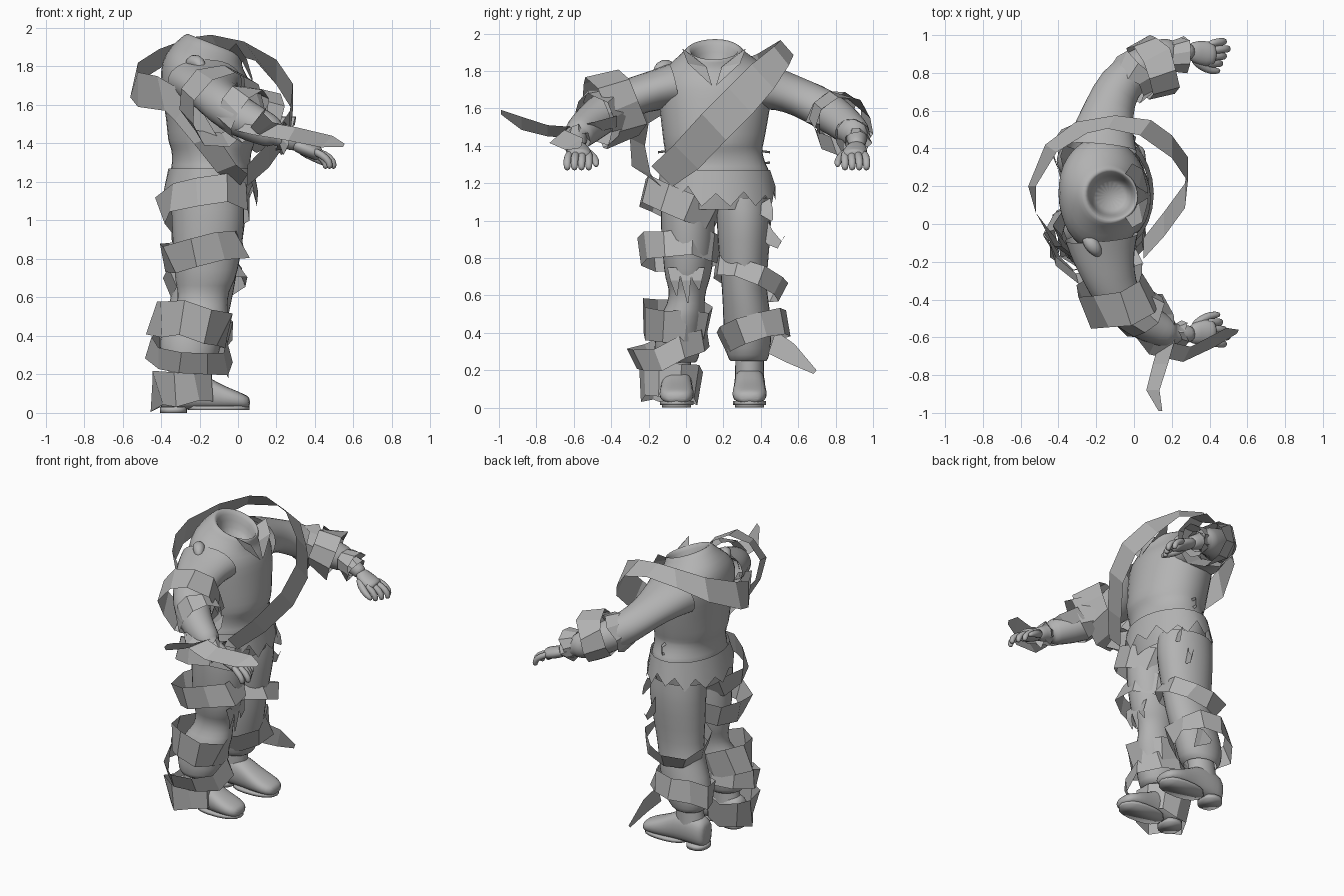
import bpy, bmesh, math, random
from mathutils import Vector, noise

random.seed(4)
V = Vector
MID = 0.33                      # left/right pairs of arms satisfy y1 + y2 = MID

cloth = bpy.data.materials.new("grey cloth")
cloth.diffuse_color = (0.45, 0.45, 0.45, 1)


def make(name, verts, faces, smooth=True, subdiv=0):
    me = bpy.data.meshes.new(name)
    me.from_pydata([tuple(v) for v in verts], [], faces)
    bm = bmesh.new()
    bm.from_mesh(me)
    bmesh.ops.recalc_face_normals(bm, faces=bm.faces)
    bm.to_mesh(me)
    bm.free()
    me.materials.append(cloth)
    ob = bpy.data.objects.new(name, me)
    bpy.context.collection.objects.link(ob)
    for p in me.polygons:
        p.use_smooth = smooth
    if subdiv:
        mod = ob.modifiers.new("smooth", 'SUBSURF')
        mod.levels = mod.render_levels = subdiv
    return ob


def loft(name, rings, n=14, caps=(True, True), fold=0.0, subdiv=1, power=1.0):
    """rings: (centre, u axis, v axis) with the axes scaled by the radii"""
    verts, faces = [], []
    for c, u, v in rings:
        for i in range(n):
            a = 2 * math.pi * i / n
            ca, sa = math.cos(a), math.sin(a)
            ca = math.copysign(abs(ca) ** power, ca)
            sa = math.copysign(abs(sa) ** power, sa)
            p = c + u * ca + v * sa
            k = 1 + fold * noise.noise(V((p.x * 5, p.y * 5, p.z * 9)))
            verts.append(c + (p - c) * k)
    for r in range(len(rings) - 1):
        for i in range(n):
            j = (i + 1) % n
            faces.append((r*n + i, r*n + j, (r+1)*n + j, (r+1)*n + i))
    if caps[0]:
        faces.append(tuple(range(n)))
    if caps[1]:
        faces.append(tuple(range((len(rings) - 1) * n, len(rings) * n)))
    return make(name, verts, faces, True, subdiv)


def column(name, rows, **kw):
    """rows: z, x, y, radius x, radius y, optional drop at the front"""
    return loft(name, [(V((r[1], r[2], r[0])), V((r[3], 0, -r[5] if len(r) > 5 else 0)),
                        V((0, r[4], 0))) for r in rows], **kw)


def tube(name, pts, n=10, **kw):
    """pts: x, y, z, side radius, optional upright radius, along a path"""
    ps = [V(p[:3]) for p in pts]
    rings = []
    for i, p in enumerate(ps):
        t = (ps[min(i + 1, len(ps) - 1)] - ps[max(i - 1, 0)]).normalized()
        u = t.cross(V((0, 0, 1))).normalized()
        rings.append((p, u * pts[i][3], u.cross(t) * pts[i][-1]))
    return loft(name, rings, n=n, **kw)


def ribbon(name, pts, closed=False):
    """pts: (centre, half width vector); a flat faceted strip"""
    verts, faces = [], []
    for c, w in pts:
        verts += [V(c) + V(w), V(c) - V(w)]
    m = len(pts)
    for i in range(m if closed else m - 1):
        j = (i + 1) % m
        faces.append((2*i, 2*i + 1, 2*j + 1, 2*j))
    return make(name, verts, faces, False)


def wrap(name, c, axis, rx, ry, h, n=9):
    """loose bandage ring around an axis"""
    q = V((0, 0, 1)).rotation_difference(V(axis).normalized())
    pts = []
    for i in range(n):
        a = 2 * math.pi * i / n + 0.3
        k = random.uniform(0.94, 1.05)
        p = V((rx * k * math.cos(a), ry * k * math.sin(a), random.uniform(-.015, .015)))
        w = V((random.uniform(-.03, .03) * math.cos(a), .01 * math.sin(a), h / 2))
        pts.append((V(c) + q @ p, q @ w))
    return ribbon(name, pts, True)


# Torso with a collar that dips at the front
column("torso", [
    (1.06, -.15, .16, .20, .26), (1.20, -.14, .16, .215, .30),
    (1.28, -.14, .155, .222, .285), (1.30, -.14, .155, .21, .27), (1.38, -.135, .15, .21, .265),
    (1.40, -.135, .15, .23, .275), (1.52, -.145, .15, .235, .285), (1.66, -.16, .155, .24, .305),
    (1.76, -.175, .16, .235, .32, .02), (1.83, -.18, .16, .205, .27, .04), (1.88, -.15, .15, .17, .18, .05),
    (1.915, -.125, .15, .15, .15, .055), (1.92, -.12, .15, .13, .13, .055), (1.86, -.12, .15, .11, .105, .05),
    (1.77, -.13, .15, .095, .09, .03)], n=18, fold=0.06, caps=(False, True))

# Torn jacket hem
hem, hem_faces, N = [], [], 26
for i in range(N):
    a = 2 * math.pi * i / N
    ca, sa = math.cos(a), math.sin(a)
    drop = random.uniform(1.07, 1.12) if i % 2 else random.uniform(1.13, 1.19)
    hem += [V((-.14 + .222 * ca, .157 + .295 * sa, 1.27)),
            V((-.145 + .25 * ca, .16 + .32 * sa, drop))]
for i in range(N):
    j = (i + 1) % N
    hem_faces.append((2*i, 2*j, 2*j + 1, 2*i + 1))
make("jacket_hem", hem, hem_faces)

# Collar lapels and shoulder knot
for s in (-1, 1):
    ribbon("lapel", [((-.03, .15 + s * .14, 1.90), (.02, s * .03, .02)),
                     ((.035, .15 + s * .09, 1.83), (.01, s * .05, .01)),
                     ((.075, .15 + s * .02, 1.73), (0, s * .01, .01))])
tube("shoulder_knot", [(-.26, -.06, 1.80, .03), (-.23, -.10, 1.83, .045),
                       (-.20, -.14, 1.82, .04), (-.18, -.17, 1.78, .015)], n=8)

# Belt loops at the sides
for y, s in ((-.11, -1), (.41, 1)):
    ribbon("belt_loop", [((-.13, y, 1.37), (.006, 0, .006)), ((-.13, y + s * .04, 1.365), (.006, 0, .006)),
                         ((-.13, y + s * .04, 1.31), (.006, 0, .006)), ((-.13, y, 1.305), (.006, 0, .006))], True)

# Trouser legs
column("right_leg", [
    (1.12, -.16, .01, .195, .145), (1.00, -.15, .01, .20, .152), (.80, -.16, .01, .18, .14),
    (.68, -.17, .01, .16, .125), (.64, -.18, .01, .135, .10), (.55, -.19, .0, .135, .10),
    (.50, -.21, -.02, .165, .13), (.38, -.25, -.04, .175, .135), (.25, -.26, -.05, .145, .12),
    (.24, -.26, -.05, .11, .10)], fold=0.09, caps=(False, False))
column("left_leg", [
    (1.12, -.16, .305, .195, .15), (1.00, -.15, .31, .20, .152), (.80, -.16, .31, .18, .135),
    (.62, -.18, .315, .16, .12), (.48, -.22, .33, .17, .133), (.36, -.25, .33, .17, .13),
    (.27, -.26, .335, .145, .118), (.25, -.26, .335, .11, .10)], fold=0.09, caps=(False, False))

# Torn trouser flaps
ribbon("thigh_flap", [((-.08, .40, .98), (0, .03, .04)), ((-.06, .45, .91), (0, .01, .04)),
                      ((-.05, .50, .87), (0, .01, .02)), ((-.04, .53, .92), (0, .005, .005))])
ribbon("hip_flap", [((-.02, .40, 1.09), (0, .05, .03)), ((0, .44, 1.04), (0, .025, .02)),
                    ((.01, .46, 1.00), (0, .004, .004))])
for y, z in ((-.06, .60), (.0, .56), (.06, .63)):
    ribbon("knee_tatter", [((-.02, y, .75), (0, .04, 0)), ((-.01, y, .68), (0, .025, 0)),
                           ((-.03, y + .01, z), (0, .004, 0))])

# Boots: shaft, upper, sole and heel
for side, y in (("right", -.05), ("left", .34)):
    column(side + "_boot_shaft", [(.29, -.26, y, .09, .08), (.20, -.27, y, .10, .08),
                                  (.12, -.28, y, .105, .083)], n=12, caps=(False, False))
    upper = [(-.405, .05, .02, .17), (-.385, .078, .01, .20), (-.29, .087, .015, .23), (-.19, .085, .015, .215),
             (-.11, .09, .015, .16), (-.03, .098, .02, .125), (.03, .085, .02, .10), (.065, .05, .025, .08)]
    loft(side + "_boot_upper", [(V((x, y, (a + b) / 2)), V((0, w, 0)), V((0, 0, (b - a) / 2)))
                                for x, w, a, b in upper], n=12, power=0.75)
    for part, x, rx, ry, z0, z1 in (("_sole", -.10, .16, .09, .014, .035), ("_heel", -.335, .07, .078, 0, .03)):
        column(side + part, [(z0, x, y, rx, ry), (z1, x, y, rx, ry)], n=18, subdiv=0, power=0.85)

# Arms and hands, one side mirrored to the other
arm = [(-.17, .40, 1.72, .20, .13), (-.16, .50, 1.70, .17, .11), (-.13, .62, 1.66, .135, .105),
       (-.08, .74, 1.60, .12, .11), (.03, .835, 1.53, .105, .105), (.14, .89, 1.475, .09, .09),
       (.19, .91, 1.455, .08, .08), (.20, .912, 1.45, .058, .058), (.26, .915, 1.42, .052, .05),
       (.32, .91, 1.39, .045, .045)]
for side in ("left", "right"):
    def m(pts):
        return pts if side == "left" else [(p[0], MID - p[1]) + tuple(p[2:]) for p in pts]
    tube(side + "_arm", m(arm), n=14, fold=0.12, caps=(False, True))
    palm = m([(.28, .915, 1.405), (.34, .905, 1.375), (.41, .90, 1.35), (.43, .90, 1.34)])
    loft(side + "_palm", [(V(p), V((0, w, 0)), V((.015, 0, .036)))
                          for p, w in zip(palm, (.045, .07, .072, .05))], n=10)
    for i in range(4):
        y = .85 + .033 * i
        d = .02 * abs(i - 2)
        curl = m([(.39, y, 1.36, 0, 1), (.45 - d, y + .004 * i, 1.345, .35, .94),
                  (.50 - d, y + .006 * i, 1.305, .85, .5), (.495 - d, y + .005 * i, 1.265, 1, -.2)])
        loft(side + "_finger", [(V(p[:3]), V((0, r, 0)), V((p[3], 0, p[4])) * r)
                                for p, r in zip(curl, (.022, .023, .022, .017))], n=8)
    tube(side + "_thumb", m([(.31, .88, 1.38, .028), (.36, .835, 1.345, .027),
                             (.41, .81, 1.32, .023), (.46, .81, 1.29, .015)]), n=8)
    # Wrist strap
    x, y, z = m([(.24, .915, 1.43)])[0]
    wrap(side + "_wrist_strap", (x, y, z), (.9, .1, -.45), .065, .065, .05)

# Wide sash looping diagonally around the chest
front = [((.05, -.13, 1.235), (0, .055, -.055)), ((.16, .0, 1.34), (0, .065, -.065)),
         ((.27, .15, 1.50), (0, .065, -.07)), ((.285, .29, 1.64), (0, .065, -.07)),
         ((.20, .41, 1.77), (0, .06, -.065)), ((.06, .51, 1.88), (.03, .04, -.05)),
         ((-.12, .54, 1.925), (.02, .035, -.04)), ((-.28, .51, 1.90), (-.03, .03, -.05)),
         ((-.44, .40, 1.82), (-.03, .02, -.07)), ((-.54, .20, 1.73), (-.02, 0, -.09)),
         ((-.52, .06, 1.68), (0, 0, -.09)), ((-.40, -.12, 1.66), (.02, 0, -.09)),
         ((-.28, -.22, 1.58), (-.05, .02, -.06)), ((-.17, -.26, 1.42), (-.06, .04, -.02)),
         ((-.06, -.24, 1.27), (-.05, .05, -.02)), ((.03, -.17, 1.21), (-.02, .04, -.03))]
ribbon("chest_sash", front)

# Bandages on the arms
wrap("right_upper_arm_bandage", (-.09, -.39, 1.60), (.25, -.9, -.3), .20, .20, .19)
wrap("right_elbow_bandage", (.02, -.46, 1.56), (.7, -.5, -.45), .14, .14, .12)
wrap("left_forearm_bandage", (.09, .82, 1.53), (.9, .35, -.35), .15, .16, .15)
wrap("left_elbow_bandage", (-.02, .77, 1.57), (.6, .6, -.4), .13, .13, .09)
wrap("left_wrist_bandage", (.23, .89, 1.46), (.9, .1, -.35), .09, .09, .09)
ribbon("trailing_bandage", [((.14, -.99, 1.58), (.01, 0, .012)), ((.10, -.88, 1.52), (.035, 0, .035)),
                            ((.14, -.74, 1.48), (.04, 0, .03)), ((.18, -.60, 1.47), (.04, 0, .03)),
                            ((.17, -.48, 1.50), (.04, 0, .03)), ((.12, -.37, 1.53), (.03, 0, .03))])
ribbon("forearm_bandage_end", [((-.02, -.54, 1.52), (0, .02, .05)), ((.10, -.65, 1.48), (.02, .04, .035)),
                               ((.28, -.69, 1.45), (.02, .04, .035)), ((.46, -.60, 1.41), (.03, .05, .03)),
                               ((.55, -.57, 1.39), (.005, .01, .008))])

# Bandages on the legs
wrap("right_hip_bandage", (-.16, -.04, 1.08), (-.1, .38, 1), .24, .22, .15)
wrap("right_thigh_bandage", (-.18, -.03, .84), (-.22, 0, 1), .22, .22, .15)
wrap("right_calf_bandage", (-.25, -.05, .46), (.2, .1, 1), .20, .18, .18)
wrap("right_shin_bandage", (-.25, -.08, .31), (.1, -.32, 1), .21, .21, .12)
wrap("right_ankle_bandage", (-.29, -.08, .125), (-.1, .06, 1), .165, .165, .18)
wrap("left_knee_bandage", (-.17, .34, .69), (-.22, .32, 1), .20, .20, .11)
wrap("left_calf_bandage", (-.23, .37, .40), (-.1, -.32, 1), .20, .19, .14)
ribbon("left_calf_bandage_end", [((-.12, .46, .35), (0, .02, .06)), ((-.08, .56, .29), (0, .02, .05)),
                                 ((-.05, .69, .19), (0, .008, .01))])
